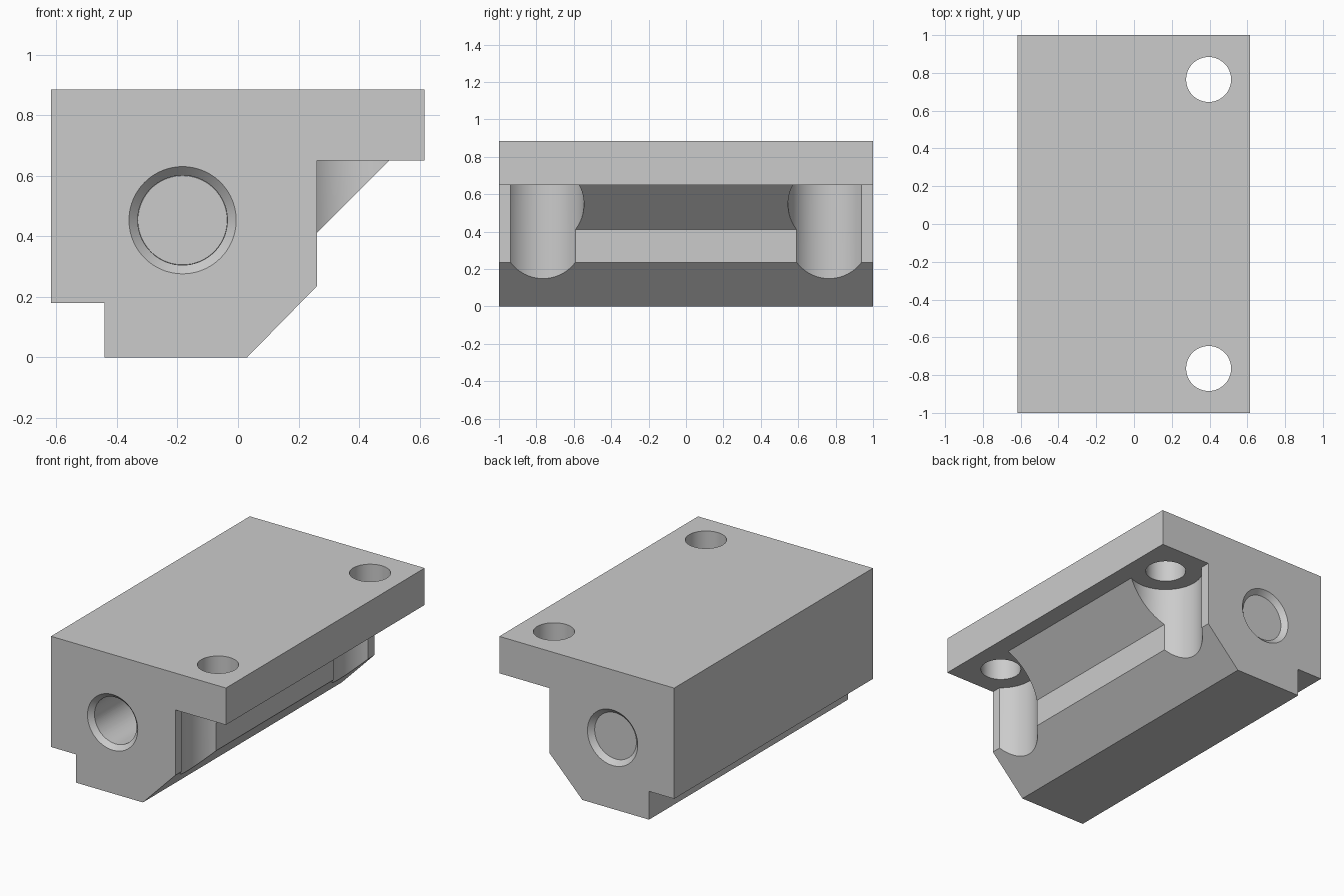
import bpy, bmesh, math
from mathutils import Matrix

if "Cube" in bpy.data.objects:
    bpy.data.objects.remove(bpy.data.objects["Cube"])

grey = bpy.data.materials.new("plain grey")
grey.use_nodes = True
colour = (0.6, 0.6, 0.6, 1)
grey.diffuse_color = colour
grey.node_tree.nodes["Principled BSDF"].inputs["Base Color"].default_value = colour


def finish(bm, name):
    bmesh.ops.recalc_face_normals(bm, faces=bm.faces)
    mesh = bpy.data.meshes.new(name)
    bm.to_mesh(mesh)
    bm.free()
    mesh.materials.append(grey)
    obj = bpy.data.objects.new(name, mesh)
    bpy.context.collection.objects.link(obj)
    return obj


def extrude_profile(name, points, half_length):
    """Prism with an x-z outline, running along y."""
    bm = bmesh.new()
    face = bm.faces.new([bm.verts.new((x, -half_length, z)) for x, z in points])
    new = bmesh.ops.extrude_face_region(bm, geom=[face])["geom"]
    verts = [v for v in new if isinstance(v, bmesh.types.BMVert)]
    bmesh.ops.translate(bm, verts=verts, vec=(0, 2 * half_length, 0))
    return finish(bm, name)


def cone(name, r1, r2, depth, centre, turn=0):
    bm = bmesh.new()
    place = Matrix.Translation(centre) @ Matrix.Rotation(turn, 4, "X")
    bmesh.ops.create_cone(bm, cap_ends=True, segments=96, radius1=r1,
                          radius2=r2, depth=depth, matrix=place)
    return finish(bm, name)


def combine(target, other, operation):
    mod = target.modifiers.new(other.name, "BOOLEAN")
    mod.object, mod.operation, mod.solver = other, operation, "EXACT"
    bpy.context.view_layer.objects.active = target
    bpy.ops.object.modifier_apply(modifier=mod.name)
    bpy.data.objects.remove(other)


# Main block with overhanging flange, bottom step and chamfered corner
flange_z = 0.65
body = extrude_profile("bearing_block", [
    (-0.617, 0.18), (-0.44, 0.18), (-0.44, 0), (0.03, 0), (0.26, 0.235),
    (0.26, flange_z), (0.615, flange_z), (0.615, 0.885), (-0.617, 0.885)], 1)

# Sloped rib under the flange, ending inside the screw pockets
rib = extrude_profile("rib", [(0.2, 0.35), (0.55, 0.7), (0.2, 0.7)], 0.71)
combine(body, rib, "UNION")

# Screw pockets from below and through holes in the flange
for y in (-0.765, 0.765):
    pocket = cone("pocket", 0.2195, 0.2195, flange_z + 0.1,
                  (0.395, y, (flange_z - 0.1) / 2))
    combine(body, pocket, "DIFFERENCE")
    combine(body, cone("screw_hole", 0.119, 0.119, 1, (0.395, y, 0.8)), "DIFFERENCE")

# Long bore with a chamfered mouth at each end
bore_x, bore_z = -0.183, 0.453
combine(body, cone("bore", 0.148, 0.148, 2.4, (bore_x, 0, bore_z), math.pi / 2), "DIFFERENCE")
for side in (-1, 1):
    mouth = cone("bore_mouth", 0.207, 0.147, 0.06, (bore_x, side, bore_z),
                 side * math.pi / 2)
    combine(body, mouth, "DIFFERENCE")

# Smooth round walls, sharp edges
bpy.ops.object.select_all(action="DESELECT")
body.select_set(True)
bpy.context.view_layer.objects.active = body
bpy.ops.object.shade_smooth_by_angle(angle=math.radians(25))
